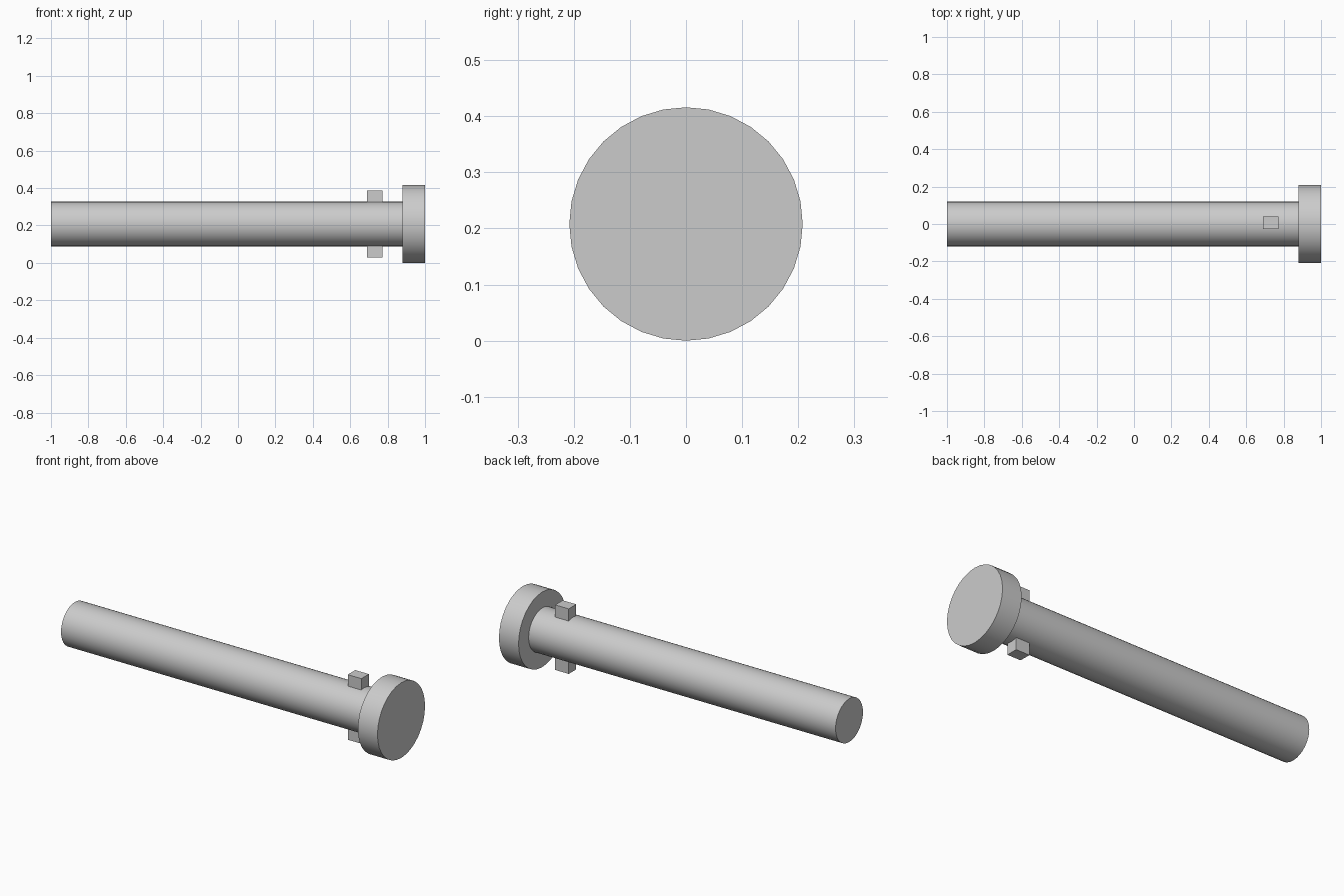
import bpy
import math

if "Cube" in bpy.data.objects:
    bpy.data.objects.remove(bpy.data.objects["Cube"], do_unlink=True)

AXIS_Z = 0.208

# One plain grey metal
grey = bpy.data.materials.new("grey_metal")
grey.use_nodes = True
colour = (0.6, 0.6, 0.6, 1)
grey.diffuse_color = colour
grey.node_tree.nodes["Principled BSDF"].inputs["Base Color"].default_value = colour


def rod(name, radius, x_start, x_end):
    """Smooth cylinder lying along x."""
    bpy.ops.mesh.primitive_cylinder_add(
        vertices=32, radius=radius, depth=x_end - x_start,
        location=((x_start + x_end) / 2, 0, AXIS_Z),
        rotation=(0, math.pi / 2, 0))
    obj = bpy.context.object
    obj.name = name
    obj.data.materials.append(grey)
    bpy.ops.object.transform_apply(location=False)
    bpy.ops.object.shade_smooth_by_angle(angle=math.radians(30))


# Shaft and wide head
rod("shaft", 0.12, -1, 0.88)
rod("head", 0.208, 0.88, 1)

# Square cross key passing through the shaft near the head
bpy.ops.mesh.primitive_cube_add(size=1, location=(0.732, 0.007, AXIS_Z))
key = bpy.context.object
key.name = "cross_key"
key.scale = (0.083, 0.066, 0.36)
bpy.ops.object.transform_apply(location=False)
key.data.materials.append(grey)
